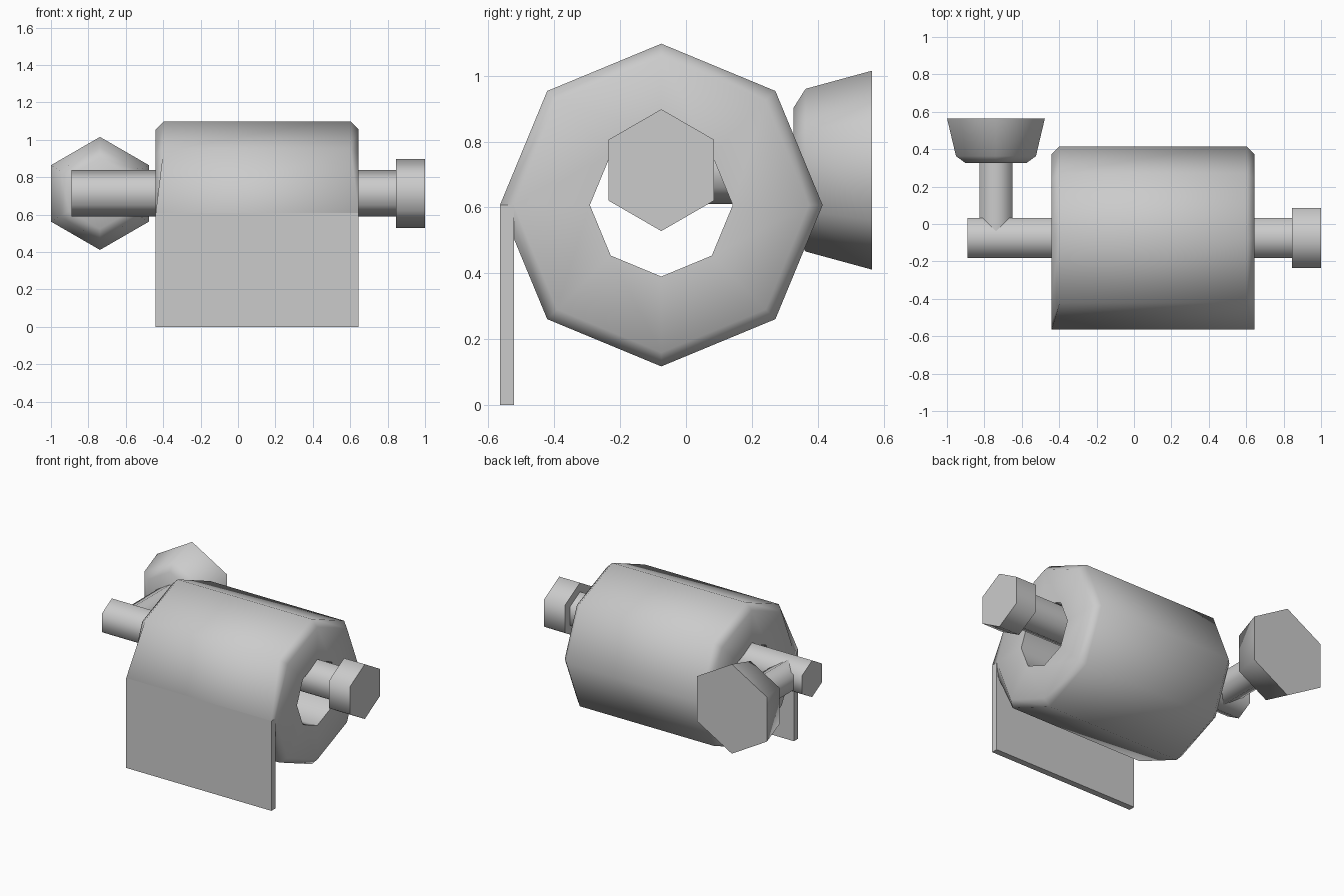
import bpy, bmesh, math
from mathutils import Vector

cube = bpy.data.objects.get("Cube")
if cube:
    bpy.data.objects.remove(cube)

grey = bpy.data.materials.new("light_grey")
grey.use_nodes = True
colour = (0.6, 0.6, 0.6, 1)
grey.diffuse_color = colour
grey.node_tree.nodes["Principled BSDF"].inputs["Base Color"].default_value = colour


def finish(name, bm):
    """Turn a bmesh into a named object, smooth except at hard edges."""
    bmesh.ops.recalc_face_normals(bm, faces=bm.faces)
    mesh = bpy.data.meshes.new(name)
    bm.to_mesh(mesh)
    bm.free()
    mesh.materials.append(grey)
    obj = bpy.data.objects.new(name, mesh)
    bpy.context.collection.objects.link(obj)
    bpy.ops.object.select_all(action="DESELECT")
    obj.select_set(True)
    bpy.context.view_layer.objects.active = obj
    bpy.ops.object.shade_smooth_by_angle(angle=math.radians(65))
    return obj


def turned(name, profile, sides, axis, centre, hollow=False):
    """Sweep (distance, radius) points round the x or y axis, a corner on top."""
    bm = bmesh.new()
    rings = []
    for along, radius in profile:
        ring = []
        for i in range(sides):
            a = math.tau * i / sides
            across, up = radius * math.sin(a), radius * math.cos(a)
            offset = (along, across, up) if axis == "x" else (across, along, up)
            ring.append(bm.verts.new(Vector(centre) + Vector(offset)))
        rings.append(ring)
    pairs = list(zip(rings, rings[1:]))
    if hollow:
        pairs.append((rings[-1], rings[0]))
    else:
        bm.faces.new(rings[0])
        bm.faces.new(rings[-1])
    for a, b in pairs:
        for i in range(sides):
            j = (i + 1) % sides
            bm.faces.new((a[i], a[j], b[j], b[i]))
    return finish(name, bm)


LEFT, RIGHT = 0.645, -0.44
AXIS_Y, ROLL_Z, BAR_Z = -0.075, 0.607, 0.713
R, HOLE, BEVEL = 0.49, 0.217, 0.042

# Paper roll with chamfered rims and an open core
roll = turned("paper_roll",
              [(RIGHT, HOLE), (RIGHT, R - BEVEL), (RIGHT + BEVEL, R),
               (LEFT - BEVEL, R), (LEFT, R - BEVEL), (LEFT, HOLE)],
              8, "x", (0, AXIS_Y, ROLL_Z), hollow=True)
# The front corner spreads to full width where the sheet leaves the roll
for v in roll.data.vertices:
    if v.co.y < AXIS_Y - R + 0.01:
        v.co.x = LEFT if v.co.x > 0 else RIGHT

# Hanging sheet
bm = bmesh.new()
bmesh.ops.create_cube(bm, size=1)
for v in bm.verts:
    v.co = (LEFT if v.co.x > 0 else RIGHT,
            AXIS_Y - R + (BEVEL if v.co.y > 0 else 0),
            ROLL_Z if v.co.z > 0 else 0)
finish("hanging_sheet", bm)

# Holder bar and its end knob
turned("holder_bar", [(-0.89, 0.124), (0.85, 0.124)], 6, "x", (0, AXIS_Y, BAR_Z))
turned("end_knob", [(0.845, 0.185), (1.0, 0.185)], 6, "x", (0, AXIS_Y, BAR_Z))

# Arm to the wall and the flared wall mount
MOUNT = (-0.738, 0, BAR_Z)
turned("wall_arm", [(AXIS_Y, 0.103), (0.34, 0.103)], 6, "y", MOUNT)
turned("wall_mount", [(0.327, 0.19), (0.363, 0.247), (0.565, 0.302)], 6, "y", MOUNT)
